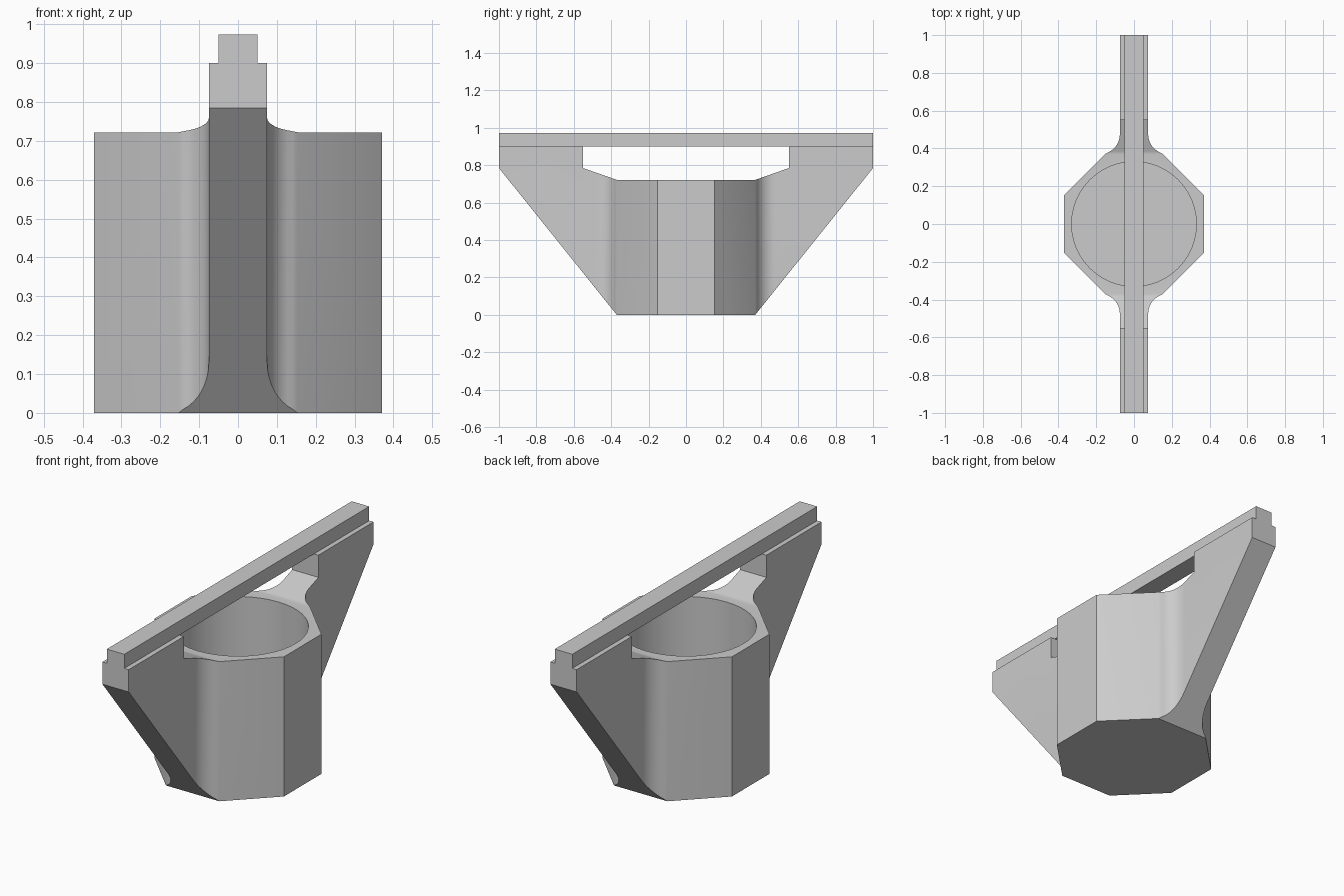
import bpy
import bmesh
import math
from mathutils import Matrix

if "Cube" in bpy.data.objects:
    bpy.data.objects.remove(bpy.data.objects["Cube"], do_unlink=True)

APOTHEM, HALF_SIDE = 0.37, 0.153   # octagonal cup
ARM, ARM_TOP, RIM = 0.075, 0.9, 0.722
FLOOR, BORE = 0.05, 0.33

grey = bpy.data.materials.new("plain grey")
grey.use_nodes = True
colour = (0.6, 0.6, 0.6, 1)
grey.diffuse_color = colour
grey.node_tree.nodes["Principled BSDF"].inputs["Base Color"].default_value = colour


def make_object(name, bm):
    bmesh.ops.recalc_face_normals(bm, faces=bm.faces)
    mesh = bpy.data.meshes.new(name)
    bm.to_mesh(mesh)
    bm.free()
    mesh.materials.append(grey)
    obj = bpy.data.objects.new(name, mesh)
    bpy.context.collection.objects.link(obj)
    return obj


def prism(name, points, offset):
    """Closed outline of 3D points swept along an offset."""
    bm = bmesh.new()
    face = bm.faces.new([bm.verts.new(p) for p in points])
    moved = bmesh.ops.extrude_face_region(bm, geom=[face])["geom"]
    verts = [g for g in moved if isinstance(g, bmesh.types.BMVert)]
    bmesh.ops.translate(bm, vec=offset, verts=verts)
    return make_object(name, bm)


def combine(target, cutter, operation):
    mod = target.modifiers.new("cut", 'BOOLEAN')
    mod.operation, mod.solver, mod.object = operation, 'EXACT', cutter
    bpy.context.view_layer.update()
    graph = bpy.context.evaluated_depsgraph_get()
    result = bpy.data.meshes.new_from_object(target.evaluated_get(graph))
    target.modifiers.clear()
    target.data = result
    bpy.data.objects.remove(cutter, do_unlink=True)


# Plan outline: octagon flowing through fillets into two narrow arms
radius, cy = 0.105, 0.475
cx = ARM + radius
steps = 10
quarter = [(APOTHEM, HALF_SIDE), (HALF_SIDE, APOTHEM)]
for i in range(1, steps + 1):
    a = math.radians(255 - 75 * i / steps)
    quarter.append((cx + radius * math.cos(a), cy + radius * math.sin(a)))
quarter.append((ARM, 1))
half = quarter + [(-x, y) for x, y in reversed(quarter)]
plan = half + [(-x, -y) for x, y in half]
body = prism("cup_with_arms", [(x, y, 0) for x, y in plan], (0, 0, ARM_TOP))

# Side outline: sloping undersides and the open window above the cup
side = [(APOTHEM, 0), (1, 0.785), (1, ARM_TOP), (0.55, ARM_TOP),
        (0.55, 0.785), (APOTHEM, RIM)]
outline = side + [(-y, z) for y, z in reversed(side)]
trim = prism("side_trim", [(-0.5, y, z) for y, z in outline], (1, 0, 0))
combine(body, trim, 'INTERSECT')

# Round bore of the cup
bm = bmesh.new()
bmesh.ops.create_cone(bm, cap_ends=True, segments=48, radius1=BORE,
                      radius2=BORE, depth=1,
                      matrix=Matrix.Translation((0, 0, FLOOR + 0.5)))
combine(body, make_object("bore_cutter", bm), 'DIFFERENCE')

# Rail along the top
rail = [(-0.05, -1, ARM_TOP), (0.05, -1, ARM_TOP),
        (0.05, 1, ARM_TOP), (-0.05, 1, ARM_TOP)]
prism("top_rail", rail, (0, 0, 0.073))

# Smooth the fillets and bore, keeping the octagon corners crisp
bpy.ops.object.select_all(action='DESELECT')
body.select_set(True)
bpy.context.view_layer.objects.active = body
bpy.ops.object.shade_smooth_by_angle(angle=math.radians(35))
